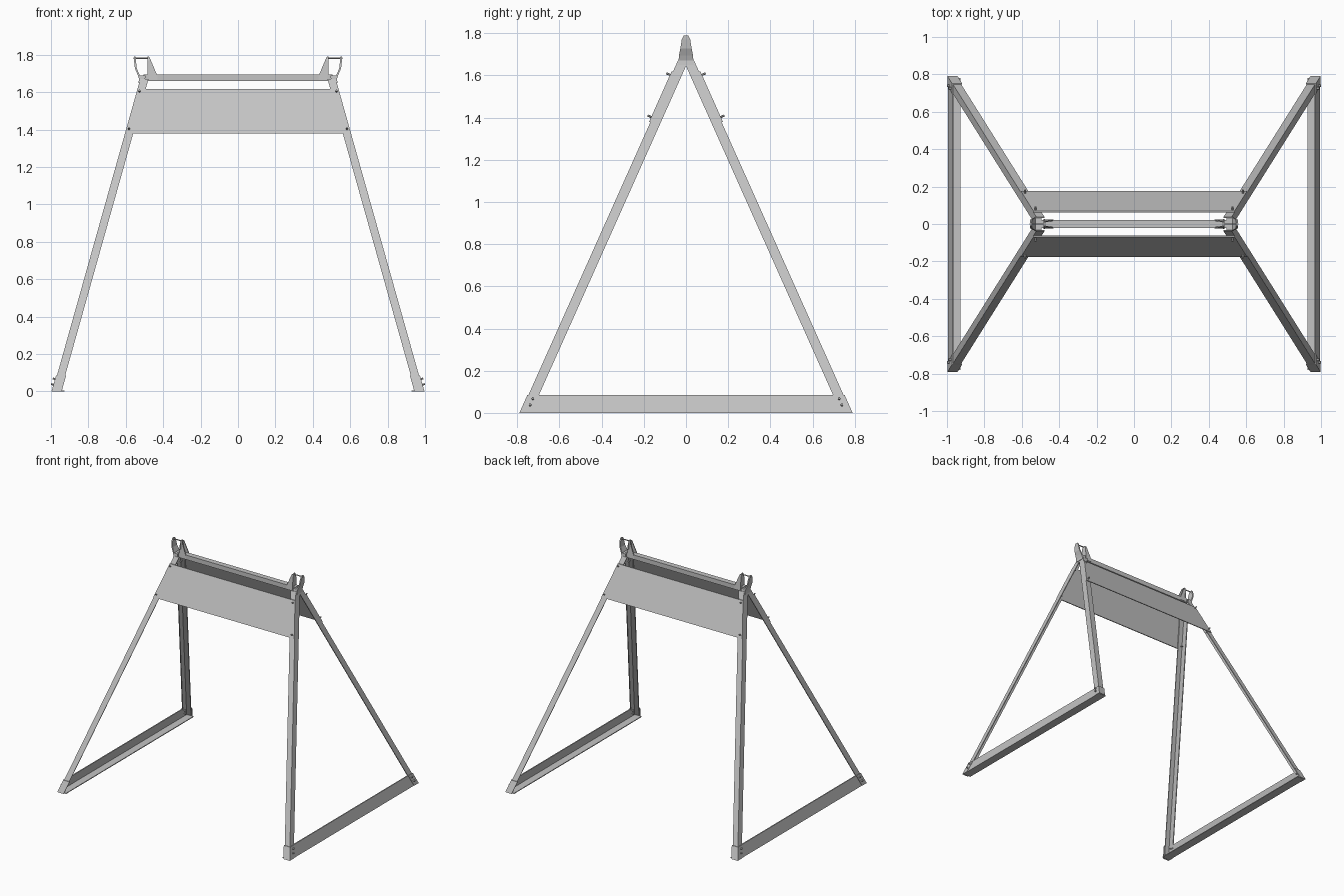
import bpy
import bmesh
from mathutils import Vector

cube = bpy.data.objects.get("Cube")
if cube:
    bpy.data.objects.remove(cube)

grey = bpy.data.materials.new("galvanised grey")
grey.use_nodes = True
COLOUR = (0.55, 0.55, 0.55, 1)
grey.diffuse_color = COLOUR
grey.node_tree.nodes["Principled BSDF"].inputs["Base Color"].default_value = COLOUR

SLOPE_X, SLOPE_Y = 0.281, 0.447   # inward lean of the frame per unit height
BASE_X, BASE_Y = 0.992, 0.785     # outer frame corner on the ground


def corner(z):
    return BASE_X - SLOPE_X * z, BASE_Y - SLOPE_Y * z


def finish(name, bm):
    bmesh.ops.recalc_face_normals(bm, faces=bm.faces)
    mesh = bpy.data.meshes.new(name)
    bm.to_mesh(mesh)
    bm.free()
    mesh.materials.append(grey)
    obj = bpy.data.objects.new(name, mesh)
    bpy.context.collection.objects.link(obj)
    return obj


def loft(name, rings, sx=1, sy=1):
    """Skin a stack of equal rings and cap both ends."""
    bm = bmesh.new()
    rows = [[bm.verts.new((x * sx, y * sy, z)) for x, y, z in r] for r in rings]
    n = len(rows[0])
    for a, b in zip(rows, rows[1:]):
        for i in range(n):
            j = (i + 1) % n
            bm.faces.new((a[i], a[j], b[j], b[i]))
    bm.faces.new(rows[0])
    bm.faces.new(rows[-1])
    return finish(name, bm)


def rect(x0, x1, y0, y1, z):
    return [(x0, y0, z), (x1, y0, z), (x1, y1, z), (x0, y1, z)]


def angle_ring(z, wx, wy, t, out=0):
    """L section whose heel follows the outer corner of the frame."""
    x, y = corner(z)
    x, y = x + out, y + out
    return [(x, y, z), (x - wx, y, z), (x - wx, y - t, z),
            (x - t, y - t, z), (x - t, y - wy, z), (x, y - wy, z)]


def bolt(name, centre, axis, sx, sy, r=0.007, length=0.05):
    bm = bmesh.new()
    bmesh.ops.create_cone(bm, cap_ends=True, segments=6, radius1=r, radius2=r, depth=length)
    turn = Vector((0, 0, 1)).rotation_difference(Vector(axis))
    for v in bm.verts:
        p = turn @ v.co + Vector(centre)
        v.co = (p.x * sx, p.y * sy, p.z)
    finish(name, bm)


front_normal = Vector((0, 1, SLOPE_Y)).normalized()
side_normal = Vector((1, 0, SLOPE_X)).normalized()

for sx, side in ((1, "left"), (-1, "right")):
    for sy, end in ((-1, "front"), (1, "back")):
        tag = f"{end}_{side}"
        # Angle-iron leg with a folded foot bracket
        loft(f"leg_{tag}", [angle_ring(z, 0.044, 0.05, 0.007) for z in (0.008, 1.67)], sx, sy)
        loft(f"foot_bracket_{tag}", [angle_ring(z, 0.054, 0.055, 0.006, 0.005)
                                     for z in (0, 0.085)], sx, sy)
        # Panel and foot bolts
        for z in (1.40, 1.60):
            x, y = corner(z)
            bolt(f"panel_bolt_{tag}", (x - 0.016, y, z), front_normal, sx, sy, 0.005)
        for z in (0.035, 0.065):
            x, y = corner(z)
            bolt(f"foot_bolt_{tag}", (x, y - 0.03, z), side_normal, sx, sy, 0.006, 0.035)

    # Ground beam: leaning outer plate and flat inward flange
    rings = []
    for z in (0, 0.085):
        x, y = corner(z)
        rings.append(rect(x - 0.006, x + 0.002, -y, y, z))
    loft(f"ground_beam_plate_{side}", rings, sx)
    loft(f"ground_beam_flange_{side}", [rect(0.928, 0.99, -0.78, 0.78, z) for z in (0, 0.006)], sx)

    # Head block where both legs meet the rail
    loft(f"head_block_{side}", [rect(0.5, 0.532, -0.038, 0.038, 1.65),
                                rect(0.494, 0.526, -0.033, 0.033, 1.69)], sx)

    # Outer ear: plate flaring outwards and narrowing to the top
    outline = ((0.524, 1.655, 0.036), (0.537, 1.695, 0.033), (0.551, 1.727, 0.027),
               (0.556, 1.77, 0.02), (0.557, 1.79, 0.01))
    loft(f"outer_ear_{side}", [rect(x - 0.01, x, -w, w, z) for x, z, w in outline], sx)

    # Inner ear: upright plate braced by two gussets
    loft(f"inner_ear_{side}", [rect(0.477, 0.485, -w, w, z) for z, w in
                               ((1.66, 0.026), (1.77, 0.02), (1.79, 0.01))], sx)
    for sy in (-1, 1):
        profile = ((0.484, 1.665), (0.43, 1.665), (0.43, 1.685), (0.472, 1.785), (0.484, 1.785))
        gusset = loft(f"ear_gusset_{side}",
                      [[(x, y - 0.02 * (z - 1.66) / 0.25, z) for x, z in profile]
                       for y in (0.019, 0.025)], sx, sy)

    # Retaining pin between the ears
    bolt(f"retaining_pin_{side}", (0.517, 0, 1.782), (1, 0, 0), sx, 1, 0.004, 0.085)

# Top rail
loft("top_rail", [rect(-0.505, 0.505, -0.021, 0.021, z) for z in (1.66, 1.695)])

# Sloping boards on both faces of the frame
for sy, end in ((-1, "front"), (1, "back")):
    rings = []
    for z in (1.38, 1.618):
        x, y = corner(z)
        rings.append(rect(-x, x, y, y + 0.007, z))
    loft(f"{end}_board", rings, 1, sy)
